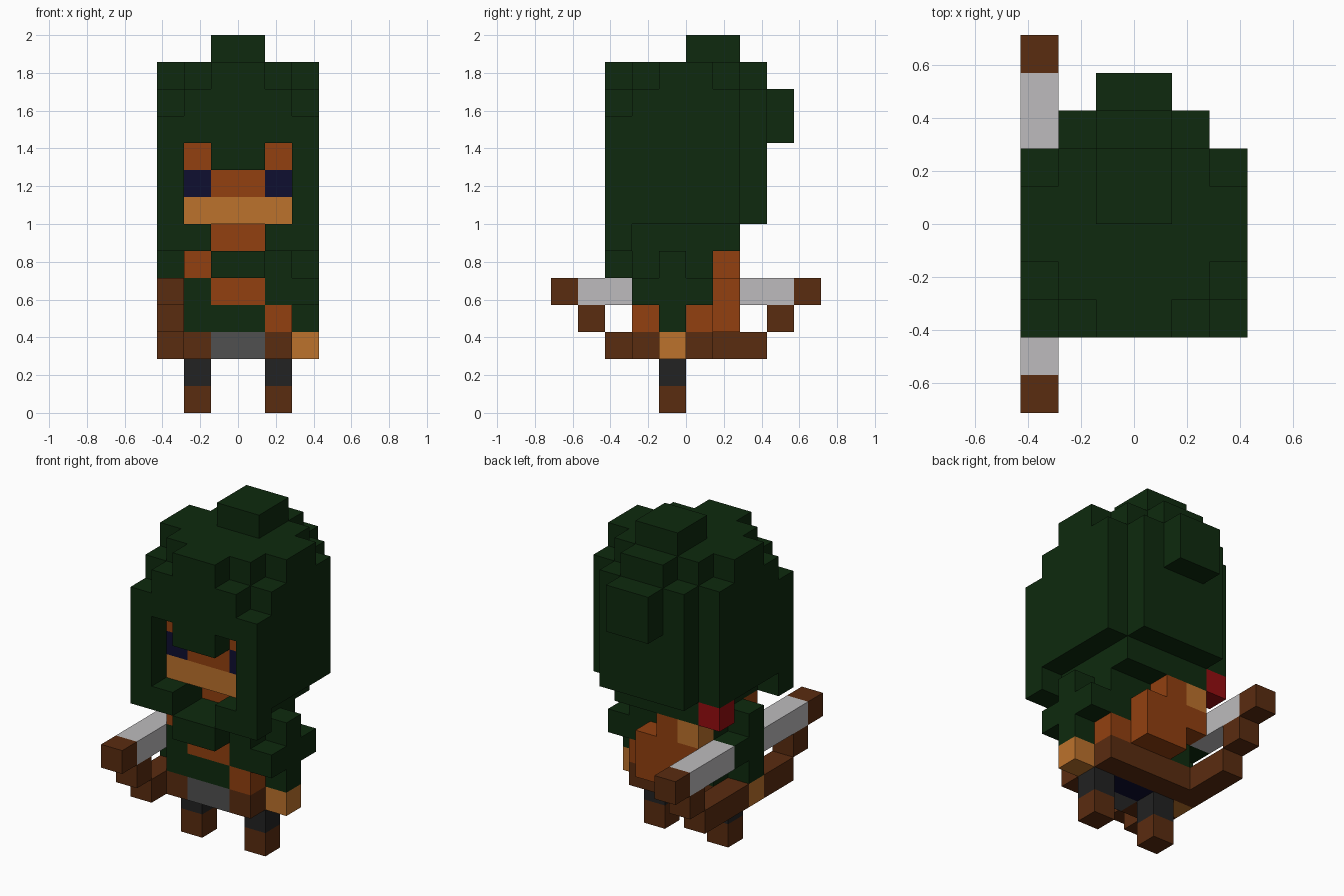
import bpy
import bmesh
from mathutils import Vector

default_cube = bpy.data.objects.get("Cube")
if default_cube:
    bpy.data.objects.remove(default_cube, do_unlink=True)

UNIT = 2 / 14                      # edge of one block
ORIGIN = Vector((3, 5, 0))         # grid point that sits on the world origin
LAST_X = 5                         # mirrored column of column zero
cells = {}                         # grid cell -> part name
part_colour = {}


def material(name, red, green, blue):
    mat = bpy.data.materials.new(name)
    mat.use_nodes = True
    colour = (red, green, blue, 1)
    mat.diffuse_color = colour
    shader = mat.node_tree.nodes["Principled BSDF"]
    shader.inputs["Base Color"].default_value = colour
    shader.inputs["Roughness"].default_value = 0.9
    return mat


def span(value):
    """A single index or an inclusive (first, last) pair."""
    first, last = value if isinstance(value, tuple) else (value, value)
    return range(first, last + 1)


def fill(part, x, y, z, mirror=False):
    """Fill a box of grid cells; part None carves it away instead."""
    for i in span(x):
        for j in span(y):
            for k in span(z):
                for column in ({i, LAST_X - i} if mirror else {i}):
                    if part is None:
                        cells.pop((column, j, k), None)
                    else:
                        cells[column, j, k] = part


def new_part(name, mat):
    part_colour[name] = mat
    return name


forest = material("forest green", 0.0044, 0.0232, 0.0044)
orange = material("burnt orange", 0.287, 0.051, 0.005)
tan = material("light tan", 0.503, 0.168, 0.025)
brown = material("wood brown", 0.102, 0.025, 0.005)
navy = material("navy", 0.0044, 0.0044, 0.03)
steel = material("buckle grey", 0.08, 0.08, 0.08)
charcoal = material("charcoal", 0.016, 0.016, 0.016)
silver = material("string silver", 0.51, 0.5, 0.51)
crimson = material("crimson", 0.3, 0.004, 0.005)

# Hood: rounded block mass with back bulge and top knob
hood = new_part("hood", forest)
fill(hood, (0, 5), (2, 6), (7, 12))
fill(hood, (1, 4), 7, (7, 11))
fill(hood, (2, 3), 7, 12)
fill(hood, (2, 3), 8, (10, 11))
fill(hood, (2, 3), (5, 6), 13)
fill(hood, (1, 4), (3, 6), 6)
fill(hood, (0, 1), 2, 6, mirror=True)

# Stepped corners of the hood
fill(None, 0, 2, (11, 12), mirror=True)
fill(None, 0, 3, 12, mirror=True)
fill(None, 1, 2, 12, mirror=True)
fill(None, 0, 6, 12, mirror=True)

# Face opening with a fringe, and the gap under the chin
fill(None, (1, 4), 2, (7, 8))
fill(None, 1, 2, 9, mirror=True)
fill(None, (2, 3), 3, 6)

# Face
fill(new_part("face", orange), (1, 4), 3, (8, 9))
fill(new_part("eyes", navy), 1, 3, 8, mirror=True)
fill(new_part("face_mask", tan), (1, 4), 3, 7)
fill(new_part("neck", orange), (2, 3), 4, 6)

# Tunic and the hood tip hanging over the chest
fill(new_part("tunic", forest), (1, 4), (3, 5), (3, 5))
fill(new_part("collar_tip", forest), (2, 3), 2, 5)

# Diagonal chest strap, wrapping to the back at the hip
strap = new_part("chest_strap", orange)
fill(strap, 1, 3, 5)
fill(strap, (2, 3), 3, 4)
fill(strap, 4, (3, 5), 3)

# Belt, buckle and trousers
fill(new_part("belt", brown), (1, 4), (3, 5), 2)
fill(new_part("belt_buckle", steel), (2, 3), 3, 2)
fill(new_part("trouser_seat", navy), (2, 3), 4, 2)
fill(new_part("trouser_legs", charcoal), 1, 4, 1, mirror=True)
fill(new_part("boots", brown), 1, 4, 0, mirror=True)

# Bow held level, its string above the grip
bow = new_part("bow", brown)
fill(bow, 0, (2, 7), 2)
fill(new_part("bow_string", silver), 0, (1, 8), 4)
for limb, tip in ((1, 0), (8, 9)):
    fill(bow, 0, limb, 3)
    fill(bow, 0, tip, 4)

# Arms with flared sleeves and hands
sleeves = new_part("sleeves", forest)
fill(sleeves, 0, 4, (3, 5), mirror=True)
fill(sleeves, 0, 5, 4, mirror=True)
fill(sleeves, LAST_X, 3, 4)
fill(new_part("hands", tan), 0, 4, 2, mirror=True)

# Slanted quiver on the back with a feathered arrow
quiver = new_part("quiver", orange)
fill(quiver, (2, 3), 6, 3)
fill(quiver, (1, 3), 6, 4)
fill(quiver, 2, 6, 5)
fill(new_part("arrow_shaft", tan), 1, 6, 5)
fill(new_part("arrow_feather", crimson), 0, 6, 6)


def build(part):
    """Make one mesh from the exposed block faces of a part."""
    bm = bmesh.new()
    for cell in (c for c, owner in cells.items() if owner == part):
        centre = Vector(cell) + Vector((0.5, 0.5, 0.5)) - ORIGIN
        for axis in range(3):
            for sign in (-1, 1):
                normal = Vector((0, 0, 0))
                normal[axis] = sign
                if tuple(int(c + n) for c, n in zip(cell, normal)) in cells:
                    continue
                side = Vector((0, 0, 0))
                side[(axis + 1) % 3] = 1
                up = normal.cross(side)
                corners = (-side - up, side - up, side + up, up - side)
                bm.faces.new([bm.verts.new((centre + (normal + c) / 2) * UNIT)
                              for c in corners])
    bmesh.ops.remove_doubles(bm, verts=bm.verts[:], dist=UNIT / 100)
    mesh = bpy.data.meshes.new(part)
    bm.to_mesh(mesh)
    bm.free()
    mesh.materials.append(part_colour[part])
    bpy.context.collection.objects.link(bpy.data.objects.new(part, mesh))


for part_name in part_colour:
    build(part_name)
